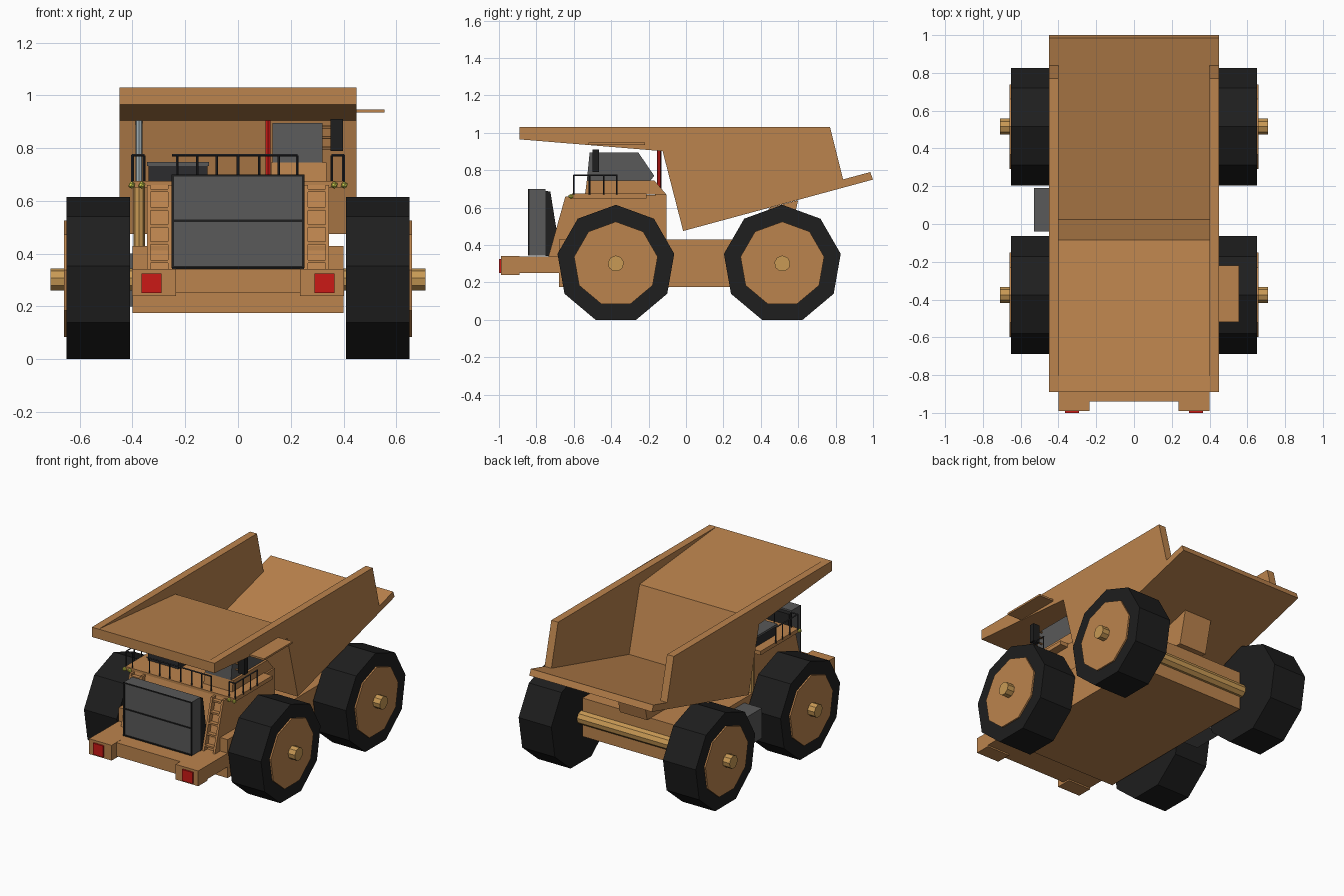
import bpy, bmesh, math
from mathutils import Vector

if "Cube" in bpy.data.objects:
    bpy.data.objects.remove(bpy.data.objects["Cube"])


def mat(name, r, g, b):
    m = bpy.data.materials.new(name)
    m.diffuse_color = (r, g, b, 1)
    m.use_nodes = True
    m.node_tree.nodes["Principled BSDF"].inputs["Base Color"].default_value = m.diffuse_color
    return m


ORANGE = mat("orange_paint", 0.50, 0.23, 0.075)
HUB = mat("hub_paint", 0.58, 0.32, 0.09)
BLACK = mat("rubber", 0.013, 0.013, 0.013)
DARK = mat("dark_metal", 0.025, 0.025, 0.028)
GREY = mat("grey_metal", 0.10, 0.10, 0.10)
STEEL = mat("steel", 0.35, 0.42, 0.45)
RED = mat("red_lamp", 0.60, 0.01, 0.008)
YELLOW = mat("yellow_lamp", 0.65, 0.65, 0.08)


def finish(name, bm, m):
    bmesh.ops.recalc_face_normals(bm, faces=bm.faces)
    me = bpy.data.meshes.new(name)
    bm.to_mesh(me)
    bm.free()
    me.materials.append(m)
    ob = bpy.data.objects.new(name, me)
    bpy.context.collection.objects.link(ob)
    return ob


def prism(name, pts, x0, x1, m):
    """Side profile of (y, z) points extruded from x0 to x1."""
    bm = bmesh.new()
    f = bm.faces.new([bm.verts.new((x0, y, z)) for y, z in pts])
    ext = bmesh.ops.extrude_face_region(bm, geom=[f])["geom"]
    vs = [v for v in ext if isinstance(v, bmesh.types.BMVert)]
    bmesh.ops.translate(bm, verts=vs, vec=(x1 - x0, 0, 0))
    return finish(name, bm, m)


def box(name, x0, x1, y0, y1, z0, z1, m):
    return prism(name, [(y0, z0), (y1, z0), (y1, z1), (y0, z1)], x0, x1, m)


def rods(name, segments, r, m, sides=6):
    """Straight round bars between pairs of points, in one object."""
    bm = bmesh.new()
    for a, b in segments:
        a, b = Vector(a), Vector(b)
        d = b - a
        new = bmesh.ops.create_cone(bm, cap_ends=True, segments=sides,
                                    radius1=r, radius2=r, depth=d.length)["verts"]
        bmesh.ops.rotate(bm, verts=new, matrix=d.to_track_quat('Z', 'Y').to_matrix())
        bmesh.ops.translate(bm, verts=new, vec=(a + b) / 2)
    return finish(name, bm, m)


def ngon(n, r, y, z):
    return [(y + r * math.sin(math.tau * i / n), z + r * math.cos(math.tau * i / n))
            for i in range(n)]


# Wheels and axles
AXLE_Z = 0.298
for end, y in (("front", -0.375), ("rear", 0.515)):
    for side, s in (("left", -1), ("right", 1)):
        prism(f"{end}_{side}_tyre", ngon(9, 0.317, y, AXLE_Z), s * 0.41, s * 0.65, BLACK)
        prism(f"{end}_{side}_rim", ngon(9, 0.227, y, AXLE_Z), s * 0.60, s * 0.66, ORANGE)
    prism(f"{end}_axle", ngon(9, 0.043, y, AXLE_Z + 0.003), -0.71, 0.71, HUB)

# Chassis, bumper and lamps
box("chassis", -0.40, 0.40, -0.68, 0.515, 0.175, 0.43, ORANGE)
box("bumper", -0.40, 0.40, -0.94, -0.66, 0.25, 0.34, ORANGE)
prism("bed_hinge", [(0.30, 0.43), (0.55, 0.43), (0.60, 0.64), (0.45, 0.60)], -0.10, 0.10, ORANGE)
box("side_tank", -0.53, -0.40, -0.04, 0.19, 0.20, 0.40, GREY)
for side, s in (("left", -1), ("right", 1)):
    box(f"{side}_bumper_block", s * 0.235, s * 0.401, -0.99, -0.89, 0.24, 0.341, ORANGE)
    box(f"{side}_red_lamp", s * 0.29, s * 0.365, -1.0, -0.985, 0.25, 0.325, RED)
    for i, x in enumerate((0.365, 0.403)):
        bm = bmesh.new()
        bmesh.ops.create_icosphere(bm, subdivisions=1, radius=0.014)
        bmesh.ops.translate(bm, verts=bm.verts, vec=(s * x, -0.615, 0.66))
        finish(f"{side}_deck_lamp_{i}", bm, YELLOW)

# Front body and deck
prism("front_body", [(-0.70, 0.34), (-0.61, 0.66), (-0.105, 0.67), (-0.105, 0.34)],
      -0.345, 0.345, ORANGE)
box("deck", -0.40, 0.40, -0.61, -0.21, 0.65, 0.676, ORANGE)

# Radiator grille
box("grille", -0.25, 0.25, -0.84, -0.75, 0.345, 0.70, GREY)
prism("grille_back", [(-0.75, 0.342), (-0.75, 0.69), (-0.725, 0.685), (-0.67, 0.342)],
      -0.25, 0.25, BLACK)
for i, z in enumerate((0.345, 0.521, 0.692)):
    box(f"grille_bar_{i}", -0.25, 0.25, -0.845, -0.838, z, z + 0.008, BLACK)
for s in (-1, 1):
    box("grille_frame_side", s * 0.242, s * 0.252, -0.845, -0.838, 0.345, 0.70, BLACK)

# Ladders leaning on the sloped front
def slope_y(z):
    return -0.72 + (z - 0.34) * 0.09 / 0.32


for side, s in (("left", -1), ("right", 1)):
    for x in (0.258, 0.338):
        prism(f"{side}_ladder_rail", [(-0.735, 0.34), (-0.70, 0.34), (-0.61, 0.66), (-0.645, 0.66)],
              s * (x - 0.007), s * (x + 0.007), ORANGE)
    for z in (0.37, 0.44, 0.505, 0.57, 0.64):
        y = slope_y(z)
        box(f"{side}_ladder_rung", s * 0.26, s * 0.335, y - 0.012, y + 0.015,
            z - 0.006, z + 0.006, ORANGE)

# Hand rails
F, T = -0.60, 0.773
segs = [((-0.25, F, T), (0.225, F, T))]
segs += [((x, F, 0.67), (x, F, T)) for x in (-0.23, -0.155, -0.08, 0, 0.08, 0.155, 0.225)]
for s in (-1, 1):
    segs += [((s * 0.40, F, T), (s * 0.40, -0.367, T)), ((s * 0.355, F, T), (s * 0.40, F, T)),
             ((s * 0.355, F, 0.67), (s * 0.355, F, T))]
    segs += [((s * 0.40, y, 0.67), (s * 0.40, y, T)) for y in (F, -0.515, -0.44, -0.37)]
rods("hand_rails", segs, 0.005, DARK, 4)

# Cab, mirror and engine box
prism("cab_base", [(-0.54, 0.67), (-0.53, 0.746), (-0.17, 0.746), (-0.105, 0.67)],
      0.125, 0.335, ORANGE)
prism("cab_windows", [(-0.53, 0.745), (-0.515, 0.895), (-0.255, 0.895), (-0.17, 0.77),
                      (-0.19, 0.745)], 0.13, 0.32, GREY)
box("mirror", 0.35, 0.398, -0.50, -0.465, 0.79, 0.91, BLACK)
rods("mirror_arms", [((0.31, -0.48, z), (0.36, -0.48, z)) for z in (0.80, 0.84, 0.88)], 0.006, ORANGE)
box("engine_box", -0.34, -0.115, -0.46, -0.20, 0.67, 0.733, DARK)
box("engine_box_lid", -0.345, -0.11, -0.465, -0.195, 0.733, 0.747, GREY)
box("awning", 0.40, 0.555, -0.52, -0.22, 0.935, 0.947, ORANGE)

# Lift cylinder and hose
rods("lift_cylinder", [((-0.375, -0.143, 0.42), (-0.375, -0.143, 0.67))], 0.022, HUB, 8)
rods("lift_rod", [((-0.375, -0.143, 0.66), (-0.375, -0.143, 0.91))], 0.013, STEEL, 8)
rods("red_hose", [((0.113, -0.145, 0.66), (0.113, -0.145, 0.91))], 0.011, RED, 6)

# Dump bed: bent pan with canopy, and two side walls standing on it
pan_top = [(0.985, 0.79), (0.025, 0.532), (-0.085, 0.955), (-0.89, 1.03)]
pan_under = [(-0.89, 0.965), (-0.125, 0.902), (-0.015, 0.475), (1.0, 0.75)]
prism("bed_pan", pan_top + pan_under, -0.45, 0.45, ORANGE)
wall = [(-0.89, 1.03), (0.77, 1.03), (0.84, 0.751), (0.025, 0.532), (-0.085, 0.955)]
for side, s in (("left", -1), ("right", 1)):
    prism(f"bed_{side}_wall", wall, s * 0.40, s * 0.45, ORANGE)
